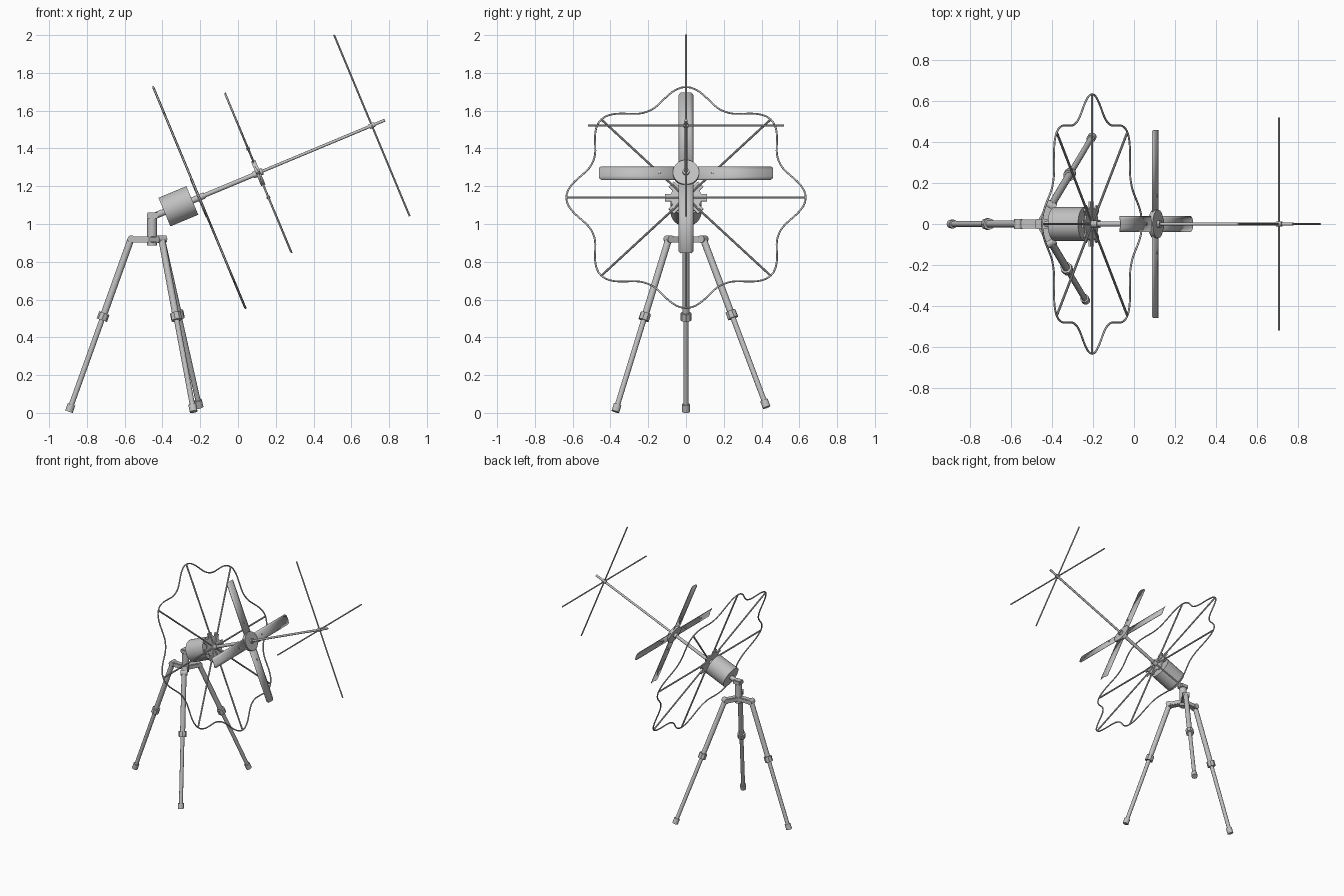
import bpy, bmesh, math
from mathutils import Vector, Matrix

if "Cube" in bpy.data.objects:
    bpy.data.objects.remove(bpy.data.objects["Cube"])

mat = bpy.data.materials.new("light_grey_metal")
mat.diffuse_color = (0.53, 0.53, 0.53, 1)
mat.use_nodes = True
mat.node_tree.nodes["Principled BSDF"].inputs["Base Color"].default_value = mat.diffuse_color

# Antenna frame: local z runs along the boom, local x is "up", origin at the reflector
A = math.atan2(0.385, 0.923)
ax = Vector((math.cos(A), 0, math.sin(A)))
up = Vector((-math.sin(A), 0, math.cos(A)))
M = Matrix((up, (0, -1, 0), ax)).transposed().to_4x4()
M.translation = (-0.205, 0, 1.14)
I = Matrix.Identity(4)


def finish(name, bm, mw=I, smooth=True):
    bmesh.ops.recalc_face_normals(bm, faces=bm.faces[:])
    me = bpy.data.meshes.new(name)
    bm.to_mesh(me)
    bm.free()
    ob = bpy.data.objects.new(name, me)
    bpy.context.collection.objects.link(ob)
    ob.matrix_world = mw
    me.materials.append(mat)
    if smooth:
        bpy.ops.object.select_all(action='DESELECT')
        ob.select_set(True)
        bpy.context.view_layer.objects.active = ob
        bpy.ops.object.shade_smooth_by_angle(angle=math.radians(35))
    return ob


def add_rod(bm, p, q, r1, r2=None, n=16):
    p, q = Vector(p), Vector(q)
    d = q - p
    m = Matrix.Translation((p + q) / 2) @ d.to_track_quat('Z', 'Y').to_matrix().to_4x4()
    bmesh.ops.create_cone(bm, cap_ends=True, segments=n, radius1=r1,
                          radius2=r1 if r2 is None else r2, depth=d.length, matrix=m)


def rods(name, items, mw=I, n=16):
    bm = bmesh.new()
    for it in items:
        add_rod(bm, *it, n=n)
    return finish(name, bm, mw)


def box(name, size, loc, rot=0, bevel=0.004):
    bm = bmesh.new()
    bmesh.ops.create_cube(bm, size=1, matrix=Matrix.Diagonal((*size, 1)))
    bmesh.ops.bevel(bm, geom=bm.edges[:], offset=bevel, segments=2, affect='EDGES')
    return finish(name, bm, Matrix.Translation(loc) @ Matrix.Rotation(rot, 4, 'Z'))


def plate(name, outline, z, thick, mw):
    bm = bmesh.new()
    f = bm.faces.new([bm.verts.new((x, y, z)) for x, y in outline])
    ext = bmesh.ops.extrude_face_region(bm, geom=[f])
    bmesh.ops.translate(bm, vec=(0, 0, thick),
                        verts=[v for v in ext['geom'] if isinstance(v, bmesh.types.BMVert)])
    return finish(name, bm, mw, smooth=False)


# Boom, stepped in thickness, and the rear drum
rods("boom", [((0, 0, -0.04), (0, 0, 0.03), 0.017), ((0, 0, 0.0), (0, 0, 0.345), 0.012),
              ((0, 0, 0.3), (0, 0, 1.065), 0.008)], M)
rods("drum", [((0, 0, -0.20), (0, 0, -0.04), 0.082)], M, n=48)
rods("drum_stub", [((0, 0, -0.245), (0, 0, -0.19), 0.016)], M)

# Reflector: wavy rim, eight spokes and a tabbed hub plate
cu = bpy.data.curves.new("reflector_rim", 'CURVE')
cu.dimensions = '3D'
cu.bevel_depth = 0.005
cu.bevel_resolution = 2
N = 160
sp = cu.splines.new('POLY')
sp.points.add(N - 1)
sp.use_cyclic_u = True
for i, pt in enumerate(sp.points):
    t = 2 * math.pi * i / N
    r = 0.534 + 0.1 * (0.5 + 0.5 * math.cos(8 * t)) ** 1.15
    pt.co = (r * math.cos(t), r * math.sin(t), 0, 1)
rim = bpy.data.objects.new("reflector_rim", cu)
bpy.context.collection.objects.link(rim)
rim.matrix_world = M
cu.materials.append(mat)
bpy.ops.object.select_all(action='DESELECT')
rim.select_set(True)
bpy.context.view_layer.objects.active = rim
bpy.ops.object.convert(target='MESH')
bpy.ops.object.shade_smooth_by_angle(angle=math.radians(50))

dirs = [Vector((math.cos(k * math.pi / 4), math.sin(k * math.pi / 4), 0)) for k in range(8)]
rods("reflector_spokes", [(d * 0.03, d * 0.632, 0.006) for d in dirs], M, n=10)
hub = []
for d in dirs:
    s = Vector((-d.y, d.x, 0))
    for r, w in ((0.08, -0.02), (0.11, -0.02), (0.11, 0.02), (0.08, 0.02)):
        p = d * r + s * w
        hub.append((p.x, p.y))
plate("reflector_hub", hub, -0.009, 0.009, M)

# Middle element: four curved blades with clipped corners, on a round hub
S = 0.338
W, L, SAG, ROWS = 0.039, 0.46, 0.008, 8
for k, label in enumerate(("upper", "left", "lower", "right")):
    bm = bmesh.new()
    grid = []
    for j in range(ROWS + 1):
        y = W * (2 * j / ROWS - 1)
        z = SAG * (1 - (y / W) ** 2) - SAG / 2
        end = L - (0.012 if j in (0, ROWS) else 0)
        grid.append([bm.verts.new((x, y, z)) for x in (0.03, end)])
    for a, b in zip(grid, grid[1:]):
        bm.faces.new((a[0], a[1], b[1], b[0]))
    mw = M @ Matrix.Translation((0, 0, S)) @ Matrix.Rotation(k * math.pi / 2, 4, 'Z')
    ob = finish(label + "_blade", bm, mw)
    so = ob.modifiers.new("thickness", 'SOLIDIFY')
    so.thickness = 0.003
    so.offset = 0
rods("blade_hub", [((0, 0, S - 0.012), (0, 0, S + 0.012), 0.07),
                   ((0, 0, S - 0.03), (0, 0, S + 0.025), 0.018)], M, n=32)
rods("blade_screws", [(d * 0.14 + Vector((0, 0, S - 0.01)), d * 0.14 + Vector((0, 0, S + 0.01)), 0.007)
                      for d in dirs[::2]], M, n=8)

# Front element: crossed thin rods
F = 0.99
rods("front_cross", [((-0.52, 0, F), (0.52, 0, F), 0.005), ((0, -0.52, F), (0, 0.52, F), 0.005)], M, n=10)
rods("front_cross_clamp", [((0, 0, F - 0.015), (0, 0, F + 0.015), 0.013)], M)

# Tripod head: post, tilt bracket and three arms
C = Vector((-0.455, 0, 0))
rods("head_post", [((-0.455, 0, 0.885), (-0.455, 0, 1.03), 0.026)], n=24)
box("tilt_bracket", (0.062, 0.05, 0.03), (-0.452, 0, 1.045))
rods("tilt_arm", [((-0.445, 0, 1.043), (-0.40, 0, 1.062), 0.016)])

# Legs: name, top, foot
legs = [("rear", (-0.565, 0, 0.925), (-0.893, 0, 0.012)),
        ("front", (-0.405, -0.09, 0.925), (-0.236, -0.372, 0.012)),
        ("back", (-0.405, 0.09, 0.925), (-0.205, 0.425, 0.035))]
for name, top, foot in legs:
    t, f = Vector(top), Vector(foot)
    out = Vector((t.x - C.x, t.y, 0))
    mid = (C + Vector((t.x, t.y, 0))) / 2
    box(name + "_head_arm", (out.length + 0.02, 0.042, 0.034), (mid.x, mid.y, 0.918),
        math.atan2(out.y, out.x))
    d = (f - t).normalized()
    j = t.lerp(f, 0.455)
    rods(name + "_leg", [(t, j, 0.018), (j, f, 0.014)])
    rods(name + "_leg_clamp", [(j - d * 0.02, j + d * 0.02, 0.029)], n=8)
    rods(name + "_foot", [(f - d * 0.035, f + d * 0.006, 0.021)])
    o = out.normalized()
    s = Vector((-o.y, o.x, 0)) * 0.024
    h = Vector((t.x, t.y, 0.92))
    rods(name + "_leg_pivot", [(h - s, h + s, 0.02)])
